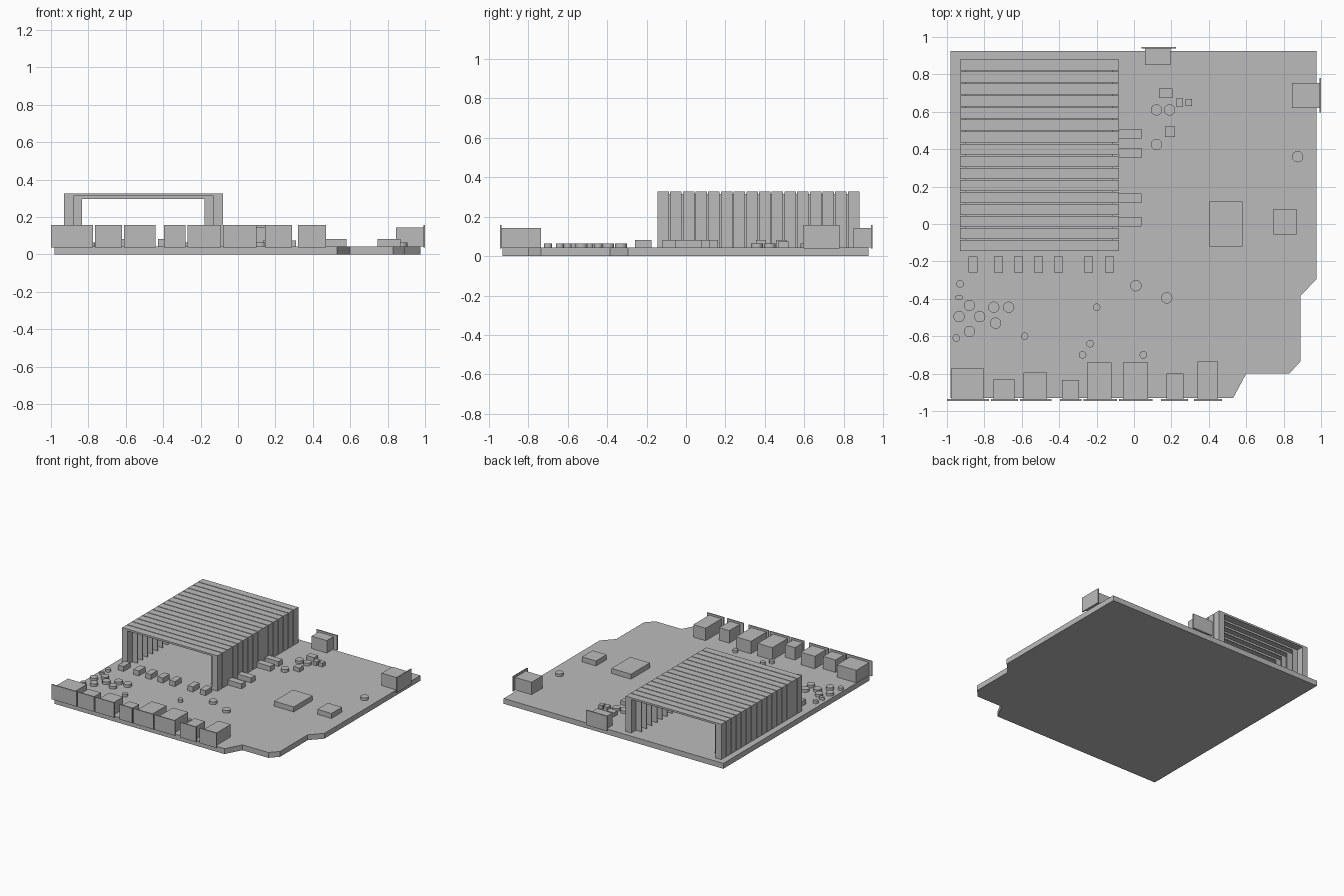
import bpy
import bmesh
from mathutils import Matrix, Vector

if "Cube" in bpy.data.objects:
    bpy.data.objects.remove(bpy.data.objects["Cube"], do_unlink=True)

grey = bpy.data.materials.new("plain grey")
grey.use_nodes = True
colour = (0.5, 0.5, 0.5, 1)
grey.diffuse_color = colour
grey.node_tree.nodes["Principled BSDF"].inputs["Base Color"].default_value = colour

BOARD_TOP = 0.043
CHIP_TOP = 0.083


def finish(name, bm):
    """Turn a bmesh into a grey object."""
    bmesh.ops.recalc_face_normals(bm, faces=bm.faces)
    mesh = bpy.data.meshes.new(name)
    bm.to_mesh(mesh)
    bm.free()
    mesh.materials.append(grey)
    obj = bpy.data.objects.new(name, mesh)
    bpy.context.collection.objects.link(obj)
    return obj


def box(name, x, y, z):
    """Box from (low, high) ranges along each axis."""
    bm = bmesh.new()
    size = [high - low for low, high in (x, y, z)]
    centre = [(high + low) / 2 for low, high in (x, y, z)]
    bmesh.ops.create_cube(bm, size=1, matrix=Matrix.Translation(centre) @ Matrix.Diagonal((*size, 1)))
    return finish(name, bm)


def prism(name, points, direction):
    """Extrude a flat outline along a direction."""
    bm = bmesh.new()
    face = bm.faces.new([bm.verts.new(p) for p in points])
    extruded = bmesh.ops.extrude_face_region(bm, geom=[face])
    moved = [v for v in extruded["geom"] if isinstance(v, bmesh.types.BMVert)]
    bmesh.ops.translate(bm, verts=moved, vec=Vector(direction))
    return finish(name, bm)


def arch(name, left, right, top, wall, roof, y, depth):
    """Upside-down U standing on the board, extruded along y."""
    inner = top - roof
    outline = [(left, BOARD_TOP), (left, top), (right, top), (right, BOARD_TOP),
               (right - wall, BOARD_TOP), (right - wall, inner),
               (left + wall, inner), (left + wall, BOARD_TOP)]
    return prism(name, [(x, y, z) for x, z in outline], (0, depth, 0))


def capacitor(name, x, y, radius, squash=1.0):
    """Short round can on the board."""
    height = 0.022
    bm = bmesh.new()
    place = Matrix.Translation((x, y, BOARD_TOP + height / 2)) @ Matrix.Diagonal((1, squash, 1, 1))
    bmesh.ops.create_cone(bm, cap_ends=True, segments=24, radius1=radius, radius2=radius,
                          depth=height, matrix=place)
    obj = finish(name, bm)
    for poly in obj.data.polygons:
        poly.use_smooth = abs(poly.normal.z) < 0.5
    obj.data.set_sharp_from_angle(angle=0.6)


# Circuit board with notched front corner
outline = [(-0.98, -0.93), (0.53, -0.93), (0.6, -0.8), (0.83, -0.8), (0.89, -0.735),
           (0.89, -0.385), (0.975, -0.295), (0.975, 0.925), (-0.98, 0.925)]
prism("circuit_board", [(x, y, 0) for x, y in outline], (0, 0, BOARD_TOP))

# Heat sink: wide arched fins with thin recessed ribs in the slots
fin_count, sink_front, sink_back, slot = 16, -0.145, 0.88, 0.006
pitch = (sink_back - sink_front + slot) / fin_count
for i in range(fin_count):
    y = sink_front + i * pitch
    arch("heat_sink_fin", -0.93, -0.08, 0.327, 0.05, 0.015, y, pitch - slot)
    if i < fin_count - 1:
        arch("heat_sink_rib", -0.9, -0.115, 0.316, 0.065, 0.02, y + pitch - slot, slot)

# Front sockets: body range, body back edge, face plate range
body_z = (BOARD_TOP, 0.143)
plate_z = (0.038, 0.158)
front_sockets = [
    (-0.975, -0.805, -0.77, -1.0, -0.775),
    (-0.75, -0.64, -0.83, -0.765, -0.62),
    (-0.59, -0.465, -0.795, -0.61, -0.44),
    (-0.385, -0.295, -0.835, -0.395, -0.28),
    (-0.25, -0.12, -0.74, -0.27, -0.09),
    (-0.06, 0.075, -0.74, -0.08, 0.1),
    (0.175, 0.265, -0.8, 0.145, 0.29),
    (0.34, 0.45, -0.735, 0.32, 0.47),
]
for left, right, back, plate_left, plate_right in front_sockets:
    box("front_socket_body", (left, right), (-0.936, back), body_z)
    box("front_socket_plate", (plate_left, plate_right), (-0.945, -0.936), plate_z)

# Back and left side sockets
box("back_socket_body", (0.06, 0.195), (0.85, 0.94), body_z)
box("back_socket_plate", (0.04, 0.225), (0.938, 0.947), plate_z)
box("side_socket_body", (0.845, 0.992), (0.62, 0.755), (BOARD_TOP, 0.143))
box("side_socket_plate", (0.991, 1.0), (0.595, 0.78), plate_z)

# Chips
chip_z = (BOARD_TOP, CHIP_TOP)
box("large_chip", (0.405, 0.58), (-0.12, 0.12), chip_z)
box("small_chip", (0.745, 0.87), (-0.055, 0.08), chip_z)

# Coils beside and in front of the heat sink
for y in (0.483, 0.38, 0.137, 0.012):
    box("side_coil", (-0.08, 0.04), (y - 0.026, y + 0.026), chip_z)
for x in (-0.86, -0.725, -0.618, -0.51, -0.404, -0.243, -0.131):
    box("front_coil", (x - 0.024, x + 0.024), (-0.26, -0.175), chip_z)

# Small blocks near the back
for x, y, width, depth in [(0.17, 0.7, 0.07, 0.05), (0.193, 0.493, 0.054, 0.054),
                           (0.245, 0.65, 0.033, 0.05), (0.293, 0.65, 0.033, 0.038)]:
    box("small_block", (x - width / 2, x + width / 2), (y - depth / 2, y + depth / 2),
        (BOARD_TOP, 0.075))

# Round capacitors
for x, y in [(0.12, 0.61), (0.19, 0.61), (0.12, 0.425), (0.875, 0.36), (0.01, -0.33),
             (0.175, -0.395), (-0.88, -0.435), (-0.75, -0.445), (-0.67, -0.445),
             (-0.935, -0.495), (-0.825, -0.495), (-0.74, -0.53), (-0.88, -0.575)]:
    capacitor("large_capacitor", x, y, 0.03)
for x, y in [(-0.93, -0.32), (-0.95, -0.61), (-0.585, -0.6), (-0.2, -0.445),
             (-0.235, -0.64), (-0.275, -0.7), (0.05, -0.7)]:
    capacitor("small_capacitor", x, y, 0.02)
capacitor("oval_capacitor", -0.935, -0.393, 0.021, 0.65)
